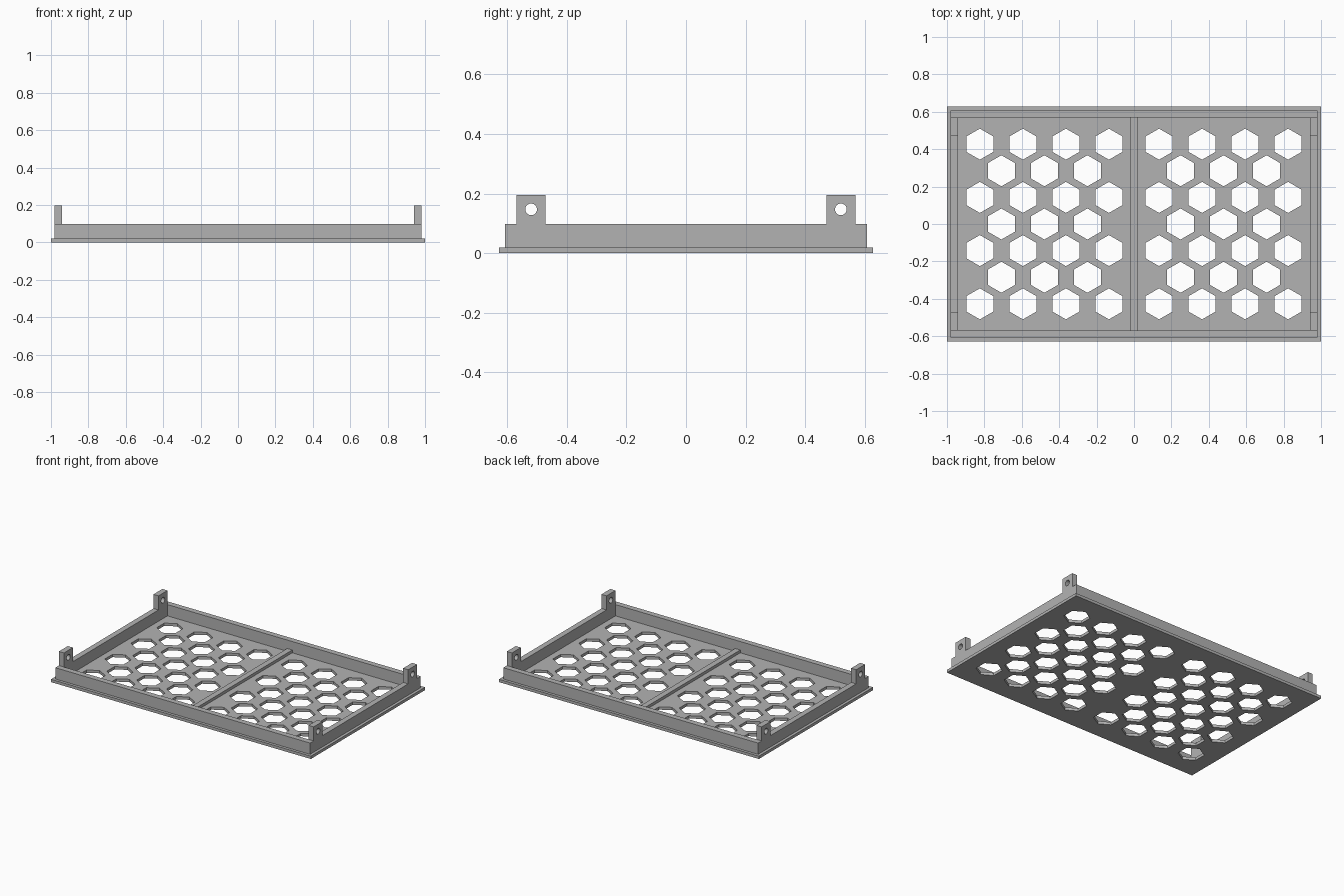
import bpy, bmesh
from math import sin, cos, pi, radians
from mathutils import Matrix, Vector

cube = bpy.data.objects.get("Cube")
if cube:
    bpy.data.objects.remove(cube, do_unlink=True)

U = 1 / 51          # one design unit
FLOOR = 1 * U       # floor thickness
WALL_TOP = 5 * U
TAB_TOP = 10 * U

grey = bpy.data.materials.new("plain grey")
grey.use_nodes = True
grey.diffuse_color = (0.45, 0.45, 0.45, 1)
grey.node_tree.nodes["Principled BSDF"].inputs["Base Color"].default_value = grey.diffuse_color


def rect(x0, y0, x1, y1):
    return [(x0, y0), (x1, y0), (x1, y1), (x0, y1)]


def ngon(cx, cy, r, n):
    return [(cx + r * sin(2 * pi * i / n), cy + r * cos(2 * pi * i / n)) for i in range(n)]


def extrude(name, loops, depth, matrix):
    """Fill the outline with its holes, give it thickness and place it."""
    curve = bpy.data.curves.new(name, 'CURVE')
    curve.dimensions = '2D'
    curve.fill_mode = 'BOTH'
    curve.extrude = depth / 2
    for loop in loops:
        spline = curve.splines.new('POLY')
        spline.points.add(len(loop) - 1)
        for point, (x, y) in zip(spline.points, loop):
            point.co = (x, y, 0, 1)
        spline.use_cyclic_u = True
        spline.use_smooth = False
    temp = bpy.data.objects.new(name, curve)
    bpy.context.collection.objects.link(temp)
    bpy.context.view_layer.update()
    mesh = bpy.data.meshes.new_from_object(temp.evaluated_get(bpy.context.evaluated_depsgraph_get()))
    bpy.data.objects.remove(temp, do_unlink=True)
    mesh.name = name
    mesh.transform(Matrix.Translation((0, 0, 0)) @ matrix)
    bm = bmesh.new()
    bm.from_mesh(mesh)
    bmesh.ops.remove_doubles(bm, verts=bm.verts, dist=1e-5)
    bmesh.ops.recalc_face_normals(bm, faces=bm.faces)
    bm.to_mesh(mesh)
    bm.free()
    mesh.materials.clear()
    mesh.materials.append(grey)
    obj = bpy.data.objects.new(name, mesh)
    bpy.context.collection.objects.link(obj)
    return obj


def level(z0, z1):
    return Matrix.Translation((0, 0, (z0 + z1) / 2))


# Floor plate with staggered hexagonal openings, mirrored left to right
loops = [rect(-1, -32 * U, 1, 32 * U)]
for row in range(-3, 4):
    long_row = row % 2 == 1
    for col in range(4 if long_row else 3):
        x = (0.134 if long_row else 0.249) + col * 0.23
        for side in (-1, 1):
            loops.append(ngon(side * x, row * 0.1423, 0.083, 6))
extrude("floor_plate", loops, FLOOR, level(0, FLOOR))

# Rim wall set in from the plate edge
rim = extrude("rim_wall", [rect(-50 * U, -31 * U, 50 * U, 31 * U),
                           rect(-48 * U, -29 * U, 48 * U, 29 * U)],
              WALL_TOP - FLOOR, level(FLOOR, WALL_TOP))

# Mounting tabs with round holes, merged into the side walls
stand = Matrix(((0, 0, 1, 0), (1, 0, 0, 0), (0, 1, 0, 0), (0, 0, 0, 1)))
for sx in (-1, 1):
    for sy in (-1, 1):
        y0, y1 = sorted((sy * 24 * U, sy * 29 * U))
        tab = extrude("mounting_tab", [rect(y0, WALL_TOP, y1, TAB_TOP),
                                       ngon(sy * 26.5 * U, 7.5 * U, U, 32)],
                      2 * U, Matrix.Translation((sx * 49 * U, 0, 0)) @ stand)
        union = rim.modifiers.new("join_tab", 'BOOLEAN')
        union.operation = 'UNION'
        union.solver = 'EXACT'
        union.object = tab
        bpy.context.view_layer.update()
        merged = bpy.data.meshes.new_from_object(
            rim.evaluated_get(bpy.context.evaluated_depsgraph_get()))
        rim.modifiers.clear()
        rim.data = merged
        bpy.data.objects.remove(tab, do_unlink=True)
rim.data.name = "rim_wall"
bm = bmesh.new()
bm.from_mesh(rim.data)
bmesh.ops.remove_doubles(bm, verts=bm.verts, dist=1e-5)
bmesh.ops.dissolve_limit(bm, angle_limit=radians(1), verts=bm.verts, edges=bm.edges)
bm.to_mesh(rim.data)
bm.free()

# Low divider rib across the middle of the floor
extrude("divider_rib", [rect(-U, -29 * U, U, 29 * U)], U, level(FLOOR, FLOOR + U))
